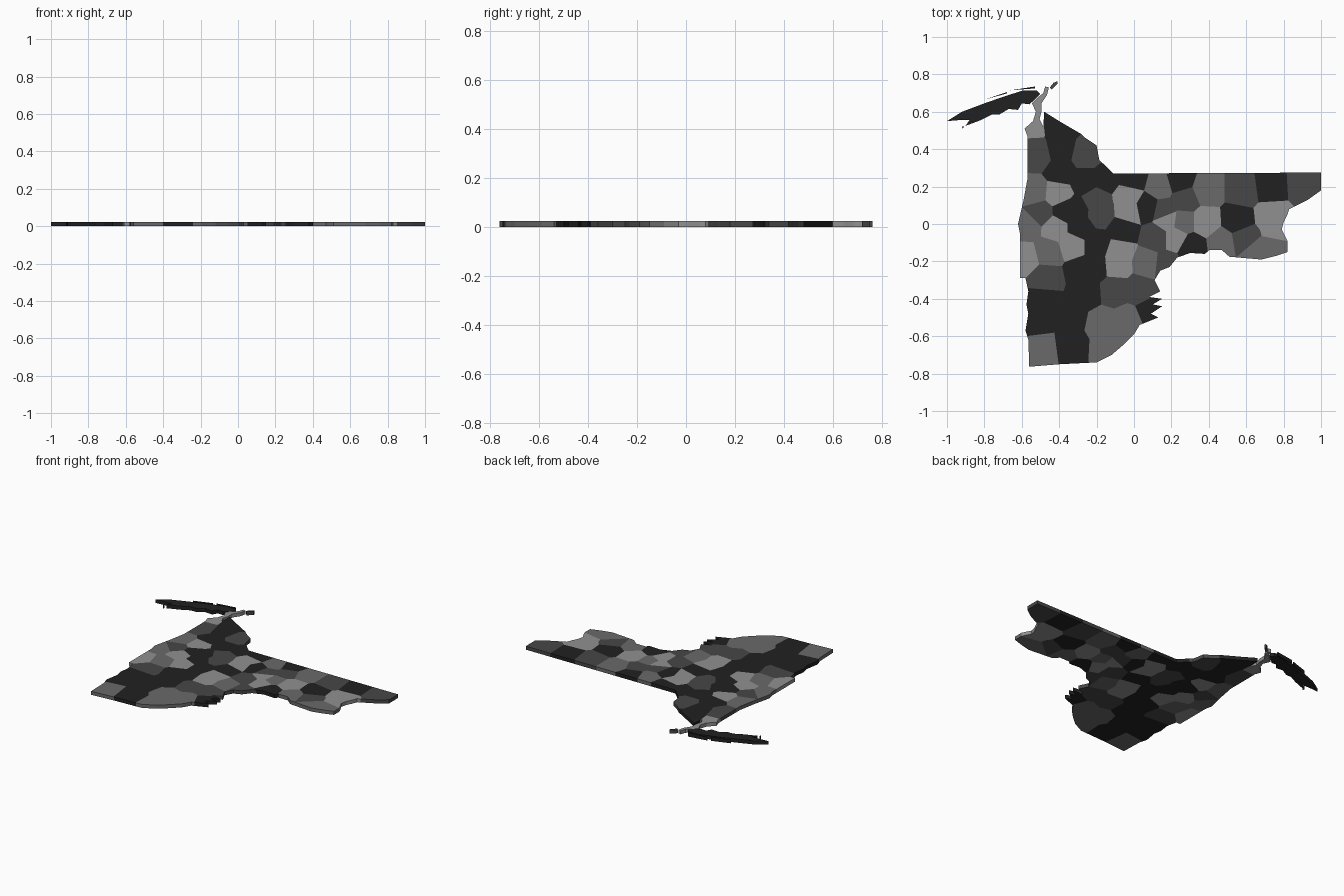
import bpy, bmesh
from mathutils import Vector
from mathutils.geometry import tessellate_polygon

if "Cube" in bpy.data.objects:
    bpy.data.objects.remove(bpy.data.objects["Cube"])

THICK = 0.024

# Four greys, each with the centres of the patches it fills
GREYS = {"charcoal": 0.0155, "dark_grey": 0.063, "mid_grey": 0.142, "light_grey": 0.28}
PATCHES = {
    "charcoal": [(-.44, .56), (-.39, .51), (-.39, .40), (-.39, .28), (-.26, .23), (-.15, .24),
                 (-.01, .24), (-.31, .07), (-.20, -.11), (-.29, -.02), (-.37, .07), (-.06, -.03),
                 (.07, .09), (.24, .23), (.73, .20), (.55, .02), (.31, -.12), (-.28, -.25),
                 (-.26, -.36), (-.48, -.41), (-.51, -.51), (-.35, -.50), (-.34, -.65),
                 (.09, -.47), (-.21, -.23)],
    "dark_grey": [(-.52, .37), (-.26, .37), (-.18, .06), (-.20, .13), (-.50, .06), (-.47, -.29),
                  (-.10, -.35), (.03, -.35), (.12, -.07), (.16, .07), (.27, .13), (.58, .18),
                  (.91, .21), (.17, -.22), (.59, -.08)],
    "mid_grey": [(-.53, .17), (-.46, -.15), (-.57, -.01), (-.49, -.67), (-.16, -.54),
                 (-.14, -.66), (-.03, -.52), (.14, .20), (.39, .18), (.26, .01), (.47, -.10),
                 (.75, -.13), (.07, -.21), (.65, -.15)],
    "light_grey": [(-.53, .55), (-.50, .66), (-.41, .16), (-.03, .15), (-.03, .07), (-.42, -.02),
                   (-.58, -.18), (-.33, -.11), (-.08, -.15), (-.09, -.22), (.38, .01),
                   (.74, .04), (.77, -.03), (.18, .02), (.22, -.07)],
}

# Outlines, clockwise seen from above
MAINLAND = [
    (-.48, .60), (-.40, .55), (-.28, .48), (-.26, .46), (-.20, .42), (-.185, .34), (-.15, .31),
    (-.11, .27), (1, .275), (1, .18), (.93, .13), (.87, .10), (.83, .08), (.82, .05), (.80, .01),
    (.79, -.03), (.82, -.09), (.82, -.15), (.76, -.17), (.68, -.19), (.51, -.175), (.47, -.14),
    (.40, -.14), (.38, -.16), (.30, -.155), (.23, -.18), (.19, -.23), (.14, -.25), (.11, -.30),
    (.14, -.36), (.08, -.39), (.15, -.40), (.10, -.43), (.15, -.44), (.09, -.48), (.13, -.50),
    (.03, -.54), (0, -.59), (-.05, -.64), (-.12, -.70), (-.20, -.74), (-.40, -.75),
    (-.56, -.763), (-.565, -.62), (-.58, -.57), (-.565, -.48), (-.575, -.43), (-.565, -.36),
    (-.58, -.29), (-.61, -.29), (-.61, -.05), (-.62, 0), (-.59, .13), (-.57, .24), (-.57, .47),
    (-.585, .51), (-.54, .55), (-.525, .60), (-.545, .645), (-.51, .68), (-.485, .70),
    (-.475, .735), (-.455, .73), (-.465, .69), (-.495, .645), (-.495, .60), (-.505, .56),
    (-.485, .52)]
LONG_ISLAND = [
    (-1, .55), (-.92, .60), (-.80, .645), (-.70, .68), (-.59, .715), (-.52, .715), (-.50, .695),
    (-.53, .665), (-.56, .64), (-.60, .645), (-.62, .61), (-.67, .615), (-.72, .585),
    (-.76, .585), (-.82, .555), (-.90, .525), (-.88, .555), (-.94, .555)]
SLIVERS = {
    "inner_sandbar": [(-.80, .665), (-.68, .705), (-.68, .698)],
    "outer_sandbar": [(-.66, .715), (-.53, .735), (-.53, .725)],
    "tip_islet": [(-.92, .52), (-.91, .52), (-.915, .51)],
}
CORNER_ISLET = [(-.45, .73), (-.43, .755), (-.41, .763), (-.41, .75), (-.44, .72)]

names = list(GREYS)
materials = []
for name, v in GREYS.items():
    m = bpy.data.materials.new(name)
    m.diffuse_color = (v, v, v, 1)
    m.use_nodes = True
    m.node_tree.nodes["Principled BSDF"].inputs["Base Color"].default_value = m.diffuse_color
    materials.append(m)

ALL_SEEDS = [(Vector(p), names.index(n)) for n in names for p in PATCHES[n]]


def clip(poly, a, b):
    """Part of a convex polygon that is nearer to a than to b."""
    mid, d = (a + b) / 2, b - a
    out = []
    for p, q in zip(poly, poly[1:] + poly[:1]):
        sp, sq = (p - mid).dot(d), (q - mid).dot(d)
        if sp <= 0:
            out.append(p)
        if sp * sq < 0:
            out.append(p.lerp(q, sp / (sp - sq)))
    return out if len(out) > 2 else []


def plate(name, outline, seeds):
    """Flat slab with an outline, coloured by the nearest patch centre."""
    bm = bmesh.new()
    pts = [Vector(p) for p in outline]

    def face(coords, mat):
        try:
            bm.faces.new([bm.verts.new(c) for c in coords]).material_index = mat
        except ValueError:
            pass

    # top and bottom, cut along the patch borders
    for tri in tessellate_polygon([[p.to_3d() for p in pts]]):
        t = [pts[i] for i in tri]
        if (t[1] - t[0]).cross(t[2] - t[0]) < 0:
            t.reverse()
        for s, mat in seeds:
            piece = t
            for other, _ in seeds:
                if other is not s and piece:
                    piece = clip(piece, s, other)
            if piece:
                face([(p.x, p.y, THICK) for p in piece], mat)
                face([(p.x, p.y, 0) for p in reversed(piece)], mat)
    # rim wall in short steps
    for p, q in zip(pts, pts[1:] + pts[:1]):
        n = max(1, int((q - p).length / 0.02))
        for i in range(n):
            a, b = p.lerp(q, i / n), p.lerp(q, (i + 1) / n)
            mid = (a + b) / 2
            mat = min(seeds, key=lambda s: (s[0] - mid).length)[1]
            face([(a.x, a.y, 0), (a.x, a.y, THICK), (b.x, b.y, THICK), (b.x, b.y, 0)], mat)
    bmesh.ops.remove_doubles(bm, verts=bm.verts, dist=1e-5)
    me = bpy.data.meshes.new(name)
    bm.to_mesh(me)
    bm.free()
    for m in materials:
        me.materials.append(m)
    bpy.context.collection.objects.link(bpy.data.objects.new(name, me))


plate("mainland_plate", MAINLAND, ALL_SEEDS)
plate("long_island_plate", LONG_ISLAND, [(Vector((0, 0)), 0)])
plate("corner_islet", CORNER_ISLET, [(Vector((0, 0)), 1)])
for part, shape in SLIVERS.items():
    plate(part, shape, [(Vector((0, 0)), 0)])
